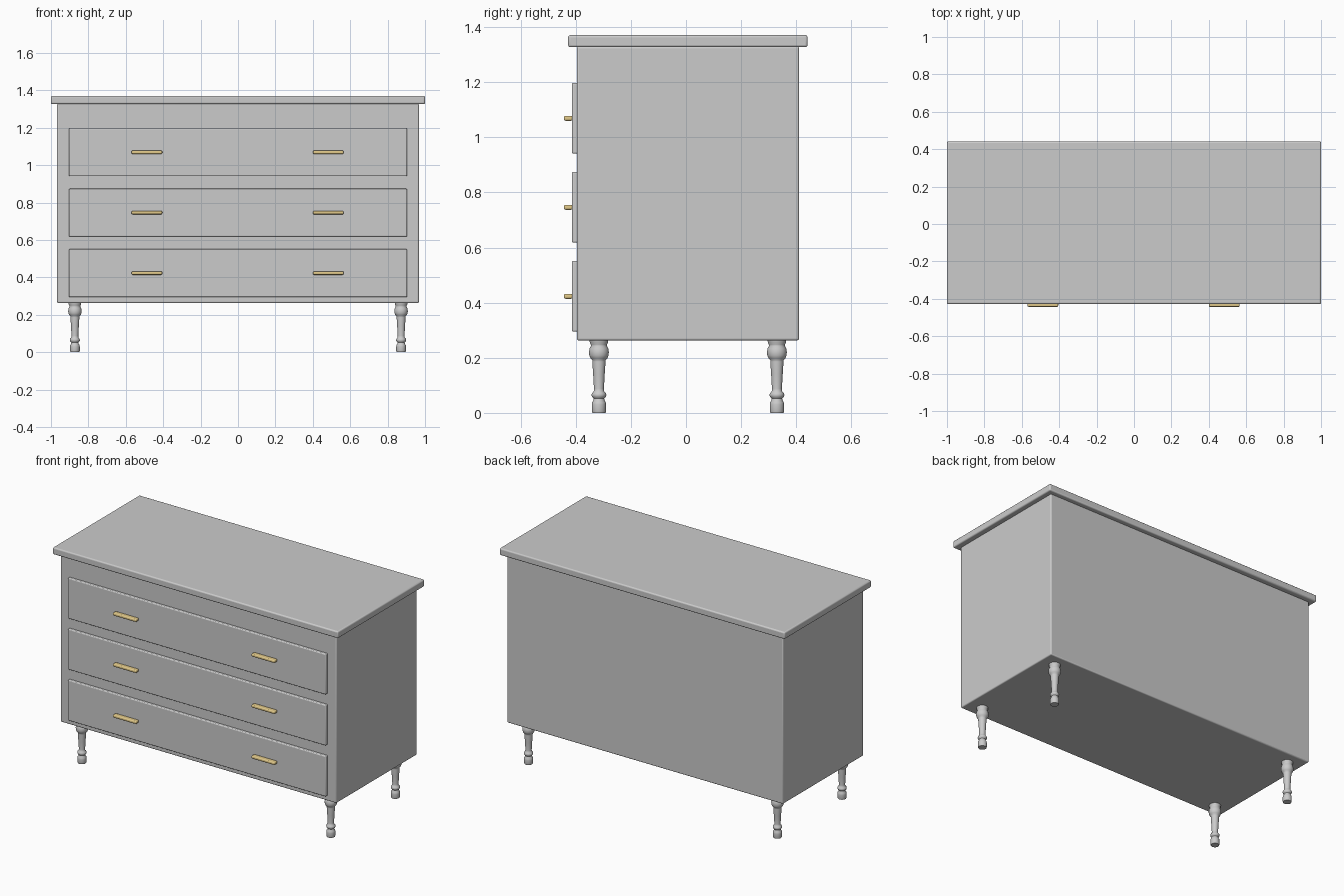
import bpy, bmesh
from math import radians, pi, cos, sin

if "Cube" in bpy.data.objects:
    bpy.data.objects.remove(bpy.data.objects["Cube"])

brass = bpy.data.materials.new("brass")
brass.diffuse_color = (0.75, 0.58, 0.25, 1)
brass.use_nodes = True
brass.node_tree.nodes["Principled BSDF"].inputs["Base Color"].default_value = brass.diffuse_color


def smooth(ob, angle=35):
    bpy.ops.object.select_all(action='DESELECT')
    ob.select_set(True)
    bpy.context.view_layer.objects.active = ob
    bpy.ops.object.shade_smooth_by_angle(angle=radians(angle))


def box(name, x, y, z, bevel, segments=3):
    """Rounded box spanning the given (min, max) ranges."""
    bpy.ops.mesh.primitive_cube_add(size=1)
    ob = bpy.context.object
    ob.name = name
    for v in ob.data.vertices:
        v.co = [r[0] if c < 0 else r[1] for c, r in zip(v.co, (x, y, z))]
    m = ob.modifiers.new("rounding", 'BEVEL')
    m.width, m.segments = bevel, segments
    smooth(ob)
    return ob


def lathe(name, profile, x, y, steps=32):
    """Turned solid from (radius, height) points."""
    bm = bmesh.new()
    rings = [[bm.verts.new((r * cos(2 * pi * i / steps), r * sin(2 * pi * i / steps), z))
              for i in range(steps)] for r, z in profile]
    for a, b in zip(rings, rings[1:]):
        for i in range(steps):
            j = (i + 1) % steps
            bm.faces.new((a[i], a[j], b[j], b[i]))
    bm.faces.new(rings[0][::-1])
    bm.faces.new(rings[-1])
    me = bpy.data.meshes.new(name)
    bm.to_mesh(me)
    bm.free()
    ob = bpy.data.objects.new(name, me)
    bpy.context.collection.objects.link(ob)
    ob.location = (x, y, 0)
    smooth(ob, 50)


# Carcass and overhanging top
box("body", (-0.967, 0.967), (-0.396, 0.41), (0.263, 1.33), 0.007)
box("top", (-1, 1), (-0.428, 0.441), (1.327, 1.371), 0.008)

# Drawer fronts with a pair of brass pulls each
for n, zc in enumerate((0.423, 0.746, 1.069), 1):
    box(f"drawer_front_{n}", (-0.904, 0.904), (-0.414, -0.39),
        (zc - 0.128, zc + 0.128), 0.005)
    for side, xc in (("left", -0.487), ("right", 0.483)):
        pull = box(f"drawer_{n}_{side}_pull", (xc - 0.082, xc + 0.082),
                   (-0.443, -0.412), (zc - 0.009, zc + 0.009), 0.006)
        pull.data.materials.append(brass)

# Turned legs
profile = [(0.024, 0), (0.026, 0.006), (0.026, 0.03), (0.025, 0.038), (0.020, 0.046),
           (0.019, 0.052), (0.025, 0.058), (0.027, 0.065), (0.025, 0.072), (0.019, 0.078),
           (0.018, 0.088), (0.021, 0.14), (0.024, 0.186), (0.024, 0.192), (0.031, 0.199),
           (0.035, 0.209), (0.036, 0.221), (0.034, 0.234), (0.029, 0.243), (0.029, 0.247),
           (0.033, 0.255), (0.034, 0.265)]
for fb, y in (("front", -0.316), ("back", 0.33)):
    for side, x in (("left", -0.872), ("right", 0.872)):
        lathe(f"{fb}_{side}_leg", profile, x, y)
